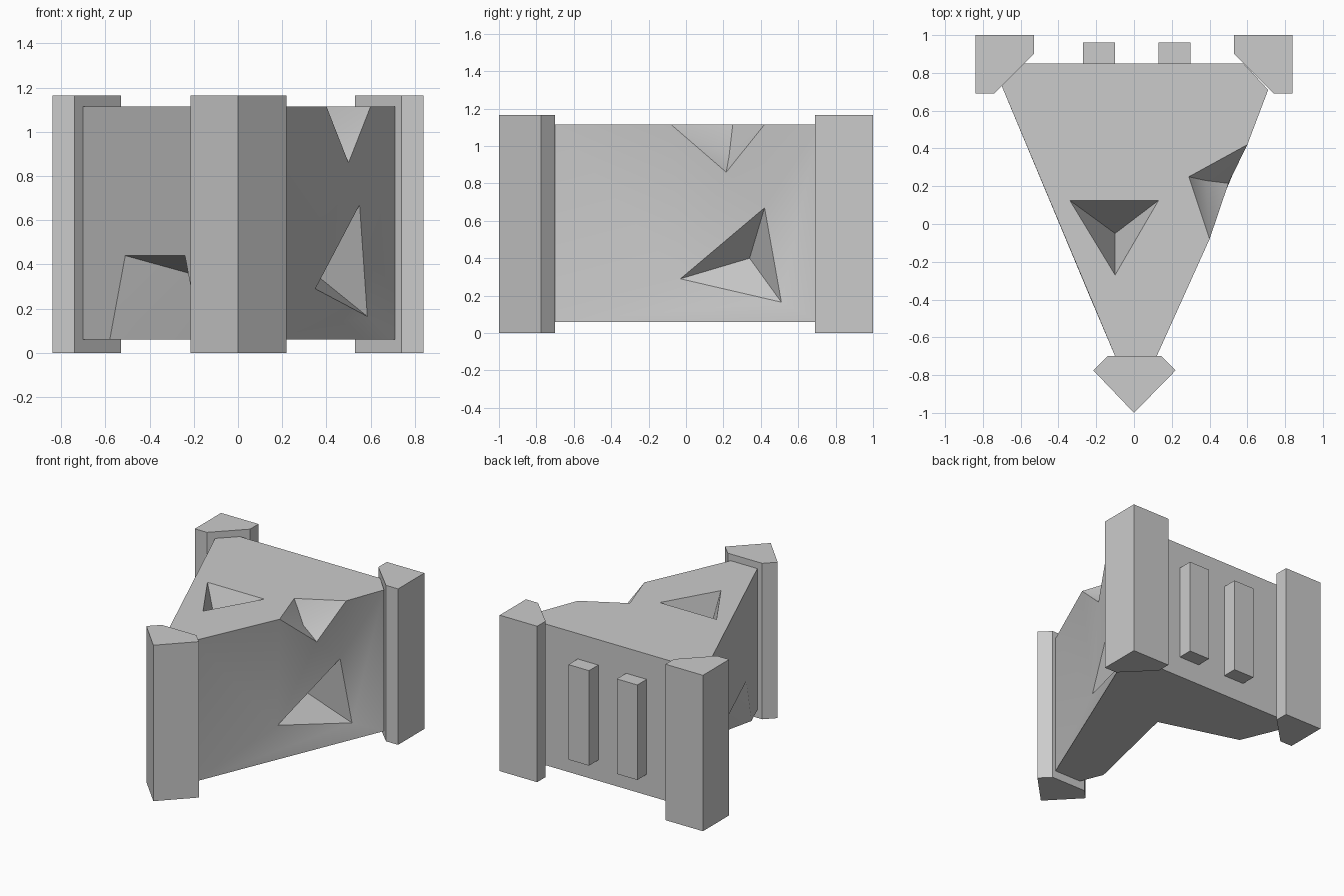
import bpy, bmesh

if "Cube" in bpy.data.objects:
    bpy.data.objects.remove(bpy.data.objects["Cube"])

Z0, Z1, COL_H = 0.06, 1.115, 1.165


def finish(name, bm, smooth=False):
    bmesh.ops.recalc_face_normals(bm, faces=bm.faces[:])
    me = bpy.data.meshes.new(name)
    bm.to_mesh(me)
    bm.free()
    ob = bpy.data.objects.new(name, me)
    bpy.context.collection.objects.link(ob)
    if smooth:
        bpy.context.view_layer.objects.active = ob
        ob.select_set(True)
        bpy.ops.object.shade_smooth_by_angle(angle=0.5)
        ob.select_set(False)
    return ob


def prism(name, outline, z0, z1):
    bm = bmesh.new()
    base = bm.faces.new([bm.verts.new((x, y, z0)) for x, y in outline])
    ext = bmesh.ops.extrude_face_region(bm, geom=[base], use_keep_orig=True)
    top = [v for v in ext["geom"] if isinstance(v, bmesh.types.BMVert)]
    bmesh.ops.translate(bm, verts=top, vec=(0, 0, z1 - z0))
    return finish(name, bm)


bm = bmesh.new()


def add(*co):
    return bm.verts.new(co)


def fan(tip, *ring):
    """Triangles from a tip to each edge along a ring of points."""
    for a, b in zip(ring, ring[1:]):
        bm.faces.new((tip, a, b))


# Wedge body corners, bottom and top
outline = [(-.10, -.70), (.12, -.70), (.71, .71), (.58, .85), (-.60, .85), (-.70, .73)]
fl, fr, br1, br2, bl2, bl1 = low = [add(x, y, Z0) for x, y in outline]
flT, frT, br1T, br2T, bl2T, bl1T = high = [add(x, y, Z1) for x, y in outline]

# Chip in the top right edge
a1, a2, a3 = add(.40, -.08, Z1), add(.29, .25, Z1), add(.60, .42, Z1)
a4, a_in = add(.50, .215, .86), add(.38, .23, .945)
fan(a_in, a1, a2, a3, a4, a1)

# Chip in the right face
p1, p2, p3 = add(.35, -.03, .29), add(.55, .42, .67), add(.585, .51, .165)
fan(add(.295, .34, .40), p1, p2, p3, p1)

# Chip in the top
t1, t2, t3 = add(-.34, .125, Z1), add(.13, .125, Z1), add(-.10, -.27, Z1)
fan(add(-.10, -.05, Z1 - .42), t1, t2, t3, t1)

# Chip in the lower left edge
l1, l2 = add(-.51, .277, .44), add(-.58, .444, Z0)
l3, l4, l_b = add(-.17, -.53, Z0), add(-.24, -.37, .44), add(.014, .27, Z0)
fan(add(-.17, .20, .346), l1, l4, l3, l_b, l2, l1)

# Right face, slightly sunken around its chip
fan(p1, fr, p3)
fan(p3, fr, br1, br1T, p2)
fan(p2, br1T, a3, a4, p1)
fan(p1, a4, a1, frT, fr)

# Remaining sides, bottom and top
for i in (0, 2, 3, 4):
    bm.faces.new((low[i], low[i + 1], high[i + 1], high[i]))
bm.faces.new((fl, flT, bl1T, bl1, l2, l1, l4, l3))
bm.faces.new((fl, l3, l_b, l2, bl1, bl2, br2, br1, fr))
bm.faces.new((flT, frT, a1, a2, t2, t3, t1, bl1T))
bm.faces.new((bl1T, t1, t2, a2, a3, br1T, br2T, bl2T))
finish("wedge_body", bm, smooth=True)

# Corner columns
back = [(.53, 1), (.53, .90), (.74, .69), (.84, .69), (.84, 1)]
for s, name in ((1, "back_right_column"), (-1, "back_left_column")):
    prism(name, [(s * x, y) for x, y in back], 0, COL_H)
prism("front_column", [(0, -1), (.22, -.775), (.145, -.70),
                       (-.14, -.70), (-.215, -.775)], 0, COL_H)

# Raised bars on the back
for i, x in enumerate((-.27, .13)):
    prism(f"back_bar_{i + 1}", [(x, .83), (x + .17, .83),
                                (x + .17, .96), (x, .96)], .215, .925)
